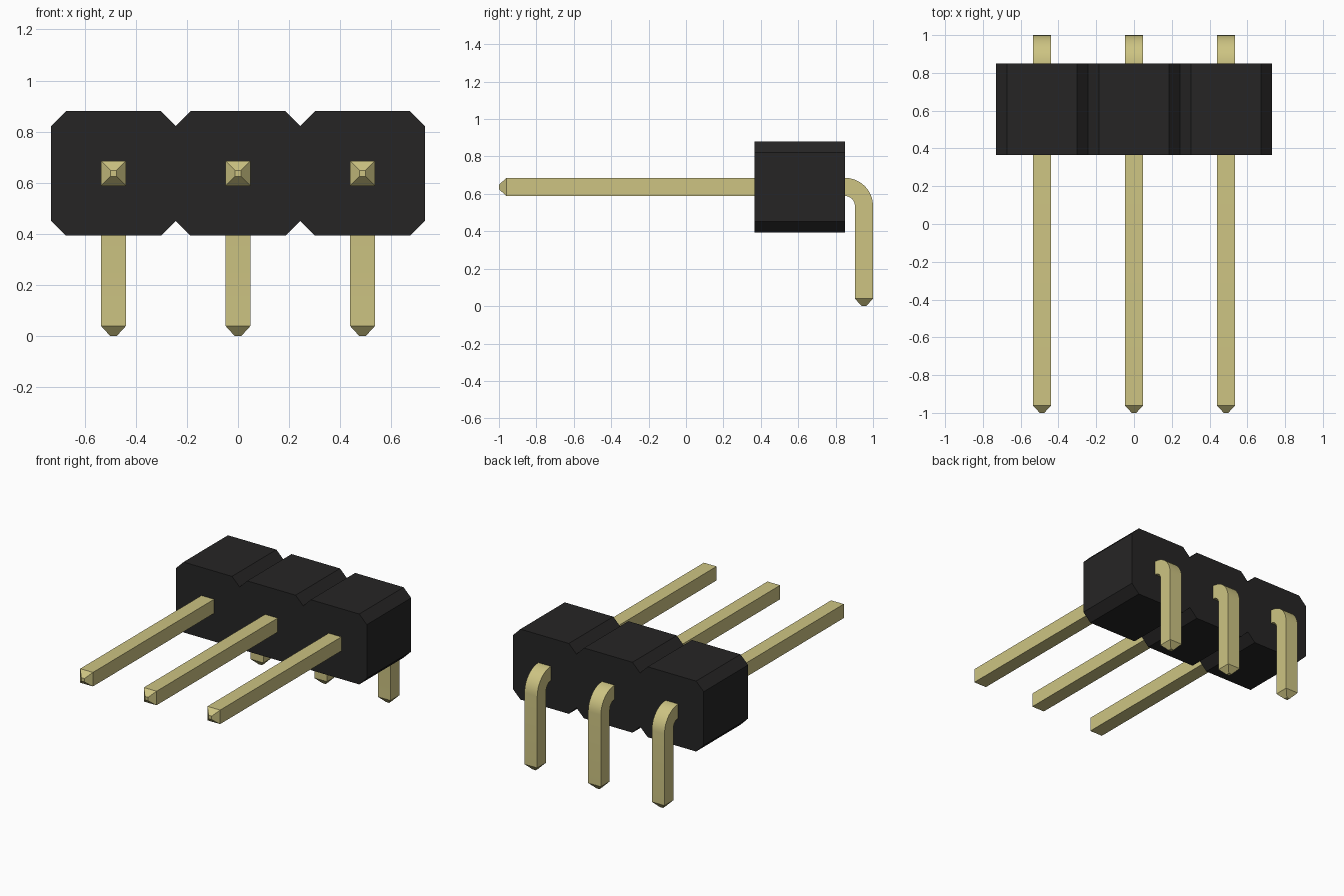
import bpy, bmesh
from math import sin, cos, pi

cube = bpy.data.objects.get("Cube")
if cube:
    bpy.data.objects.remove(cube, do_unlink=True)


def material(name, rgb):
    m = bpy.data.materials.new(name)
    m.use_nodes = True
    color = (*rgb, 1)
    m.diffuse_color = color
    m.node_tree.nodes["Principled BSDF"].inputs["Base Color"].default_value = color
    return m


black = material("black plastic", (0.0194, 0.0187, 0.0187))
gold = material("pale gold metal", (0.61, 0.55, 0.225))


def finish(name, bm, mat):
    bmesh.ops.recalc_face_normals(bm, faces=bm.faces)
    mesh = bpy.data.meshes.new(name)
    bm.to_mesh(mesh)
    bm.free()
    mesh.materials.append(mat)
    obj = bpy.data.objects.new(name, mesh)
    bpy.context.collection.objects.link(obj)
    return obj


PITCH = 0.487
MID = 0.637            # height of the pin axis and housing centre
HALF = PITCH / 2
CUT = 0.058            # corner chamfer
FRONT, BACK = 0.365, 0.85

# Housing: a row of chamfered blocks as one extruded outline
top = []
for i in (-1, 0, 1):
    c = i * PITCH
    if i == -1:
        top.append((c - HALF, HALF - CUT))
    top += [(c - HALF + CUT, HALF), (c + HALF - CUT, HALF), (c + HALF, HALF - CUT)]
outline = top + [(x, -z) for x, z in reversed(top)]
bm = bmesh.new()
face = bm.faces.new([bm.verts.new((x, FRONT, MID + z)) for x, z in outline])
ext = bmesh.ops.extrude_face_region(bm, geom=[face])["geom"]
bmesh.ops.translate(bm, vec=(0, BACK - FRONT, 0),
                    verts=[v for v in ext if isinstance(v, bmesh.types.BMVert)])
finish("housing", bm, black)

# Pins: square section swept along a bent path with tapered tips
W = 0.0485             # half width
TIP = 0.012            # half width at the tip
TAPER = 0.04
RADIUS = 1 - W - BACK  # bend radius of the pin axis
STEPS = 10
path = [(-1, MID, 0, TIP), (-1 + TAPER, MID, 0, W)]
for k in range(STEPS + 1):
    a = pi / 2 * k / STEPS
    path.append((BACK + RADIUS * sin(a), MID - RADIUS + RADIUS * cos(a), a, W))
path += [(1 - W, TAPER, pi / 2, W), (1 - W, 0, pi / 2, TIP)]


def pin(name, x):
    bm = bmesh.new()
    rings = []
    for y, z, a, h in path:
        rings.append([bm.verts.new((x + sx * h, y + n * h * sin(a), z + n * h * cos(a)))
                      for sx, n in ((-1, -1), (1, -1), (1, 1), (-1, 1))])
    for r, s in zip(rings, rings[1:]):
        for j in range(4):
            k = (j + 1) % 4
            bm.faces.new((r[j], r[k], s[k], s[j]))
    bm.faces.new(rings[0])
    bm.faces.new(rings[-1])
    obj = finish(name, bm, gold)
    bpy.ops.object.select_all(action="DESELECT")
    obj.select_set(True)
    bpy.context.view_layer.objects.active = obj
    bpy.ops.object.shade_smooth_by_angle(angle=pi / 6)


for i, side in enumerate(("right", "middle", "left")):
    pin(side + "_pin", (i - 1) * PITCH)
